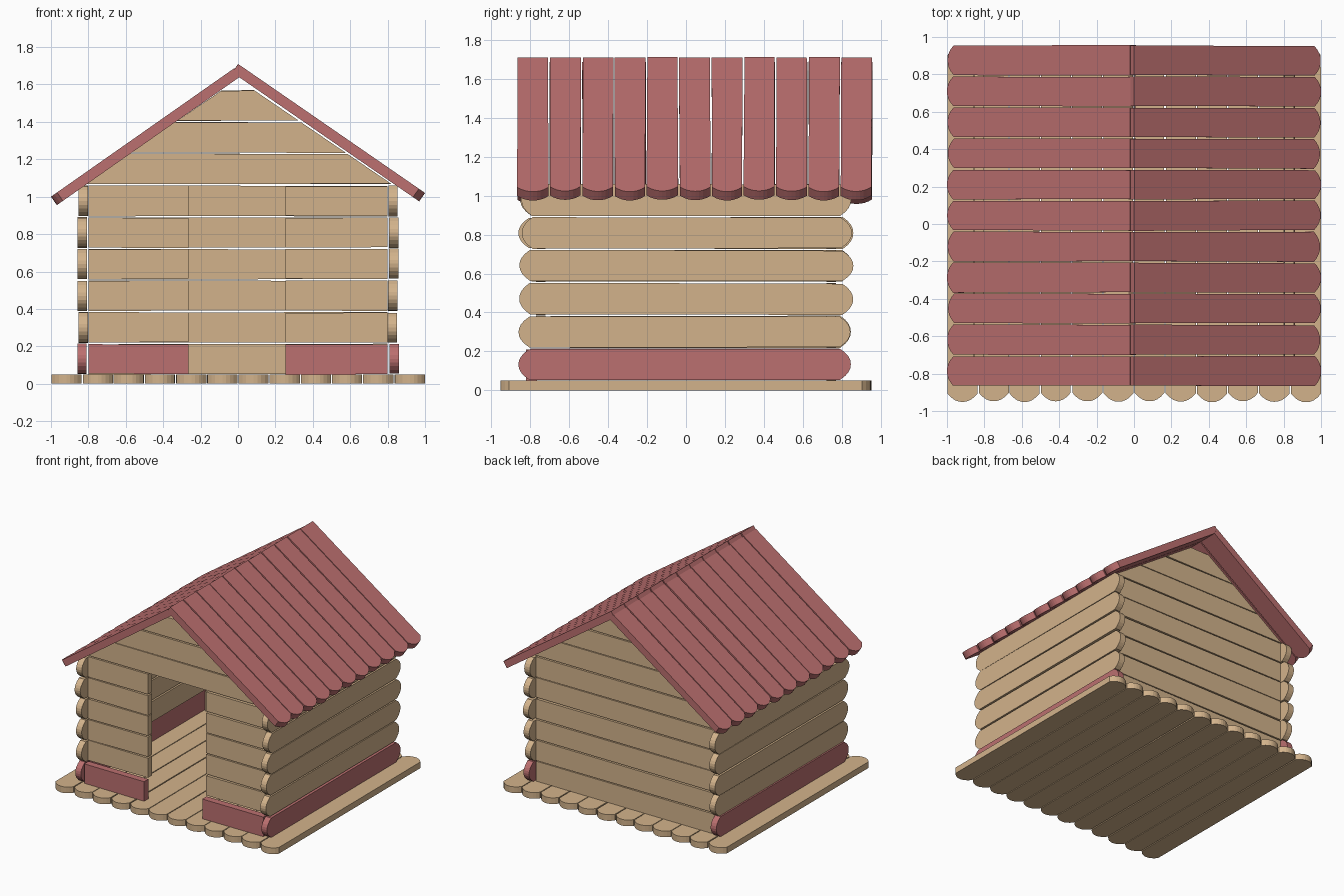
import bpy, bmesh, random
from mathutils import Vector

if "Cube" in bpy.data.objects:
    bpy.data.objects.remove(bpy.data.objects["Cube"])

random.seed(4)


def material(name, rgb):
    m = bpy.data.materials.new(name)
    m.diffuse_color = (*rgb, 1)
    m.use_nodes = True
    m.node_tree.nodes["Principled BSDF"].inputs["Base Color"].default_value = m.diffuse_color
    return m


TAN = material("light_wood", (0.65, 0.45, 0.26))
RED = material("red_wood", (0.50, 0.16, 0.16))
X, Y, Z = Vector((1, 0, 0)), Vector((0, 1, 0)), Vector((0, 0, 1))


def prism(name, pts, origin, u, v, thick, mat):
    """Extrude a 2D outline lying in the u/v plane, from origin along u x v."""
    o, n = Vector(origin), u.cross(v) * thick
    bm = bmesh.new()
    a = [bm.verts.new(o + u * p + v * q) for p, q in pts]
    b = [bm.verts.new(o + u * p + v * q + n) for p, q in pts]
    bm.faces.new(a[::-1])
    bm.faces.new(b)
    for i in range(len(a)):
        j = (i + 1) % len(a)
        bm.faces.new((a[i], a[j], b[j], b[i]))
    bmesh.ops.recalc_face_normals(bm, faces=bm.faces)
    me = bpy.data.meshes.new(name)
    bm.to_mesh(me)
    bm.free()
    me.materials.append(mat)
    ob = bpy.data.objects.new(name, me)
    bpy.context.collection.objects.link(ob)
    return ob


def jit(a=0.003):
    return random.uniform(-a, a)


def plank(p0, p1, q0, q1, start=0.0, end=0.0, n=8):
    """Outline of a slightly uneven plank with bulged start / end."""
    def side(p, bulge, qa, qb):
        if not bulge:
            return [(p, qa), (p, qb)]
        s = [i / n * 2 - 1 for i in range(n + 1)]
        sign = 1 if qb > qa else -1
        return [(p - sign * bulge * abs(t) ** 2.2, qa + (qb - qa) * (t + 1) / 2) for t in s]
    return (side(p1, end, q0 + jit(), q1 + jit())
            + side(p0, start, q1 + jit(), q0 + jit()))


# Floor: twelve boards running front to back
w = 2 / 12
for i in range(12):
    x = -1 + i * w
    g0, g1 = (0 if i == 0 else 0.004), (0 if i == 11 else 0.004)
    pts = plank(-0.95 + jit(), 0.95 + jit(), -x - w + g1, -x - g0, 0.045, 0.045)
    if i in (0, 11):
        pts = [(p, max(-1, min(1, q))) for p, q in pts]
    prism("floor_board", pts, (0, 0, 0), Y, -X, 0.05, TAN)

# Wall courses
H = 0.169
for k in range(6):
    z0 = 0.052 + k * H
    z1 = z0 + 0.16
    mat = RED if k == 0 else TAN
    # Side walls with rounded board ends
    for s in (-1, 1):
        x = (0.805 if s > 0 else -0.855) + jit(0.006)
        prism("side_wall_board", plank(-0.85 + jit(0.01), 0.85 + jit(0.01), z0, z1, 0.055, 0.055),
              (x, 0, 0), Y, Z, 0.05, mat)
    # Back wall
    prism("back_wall_board", plank(-0.80, 0.80, z0, z1), (0, 0.77, 0), X, Z, 0.05, TAN)
    # Front wall either side of the doorway; the red base board stands proud
    y, t = (-0.765, 0.055) if k == 0 else (-0.72, 0.05)
    for a, b in ((-0.80, -0.265), (0.255, 0.80)):
        prism("front_wall_board", plank(a, b, z0, z1), (0, y, 0), X, Z, t, mat)


# Gables: three trapezoid boards at each end
def half(z):
    return 0.825 - (z - 1.065) * 0.74 / 0.505


for y in (-0.72, 0.77):
    for k in range(3):
        z0 = 1.068 + k * 0.169
        z1 = z0 + 0.161
        a, b, c, d = z0 + jit(), z0 + jit(), z1 + jit(), z1 + jit()
        prism("gable_board", [(-half(a), a), (half(b), b), (half(c), c), (-half(d), d)],
              (0, y, 0), X, Z, 0.05, TAN)

# Roof: eleven boards per slope, rounded at the eaves
pitch = 1.826 / 11
for top, eave in (((0.0, 1.71), (1.0, 1.02)), ((-0.02, 1.687), (-1.0, 1.0))):
    o = Vector((top[0], 0, top[1]))
    d = Vector((eave[0], 0, eave[1])) - o
    length = d.length
    d.normalize()
    v = Y if d.x < 0 else -Y            # u x v points into the house
    for i in range(11):
        y = -0.868 + i * pitch
        q = (y + 0.004, y + pitch - 0.004)
        if d.x > 0:
            q = (-q[1], -q[0])
        wobble = jit(0.003)
        pts = plank(abs(wobble), length - abs(jit(0.008)) * (i % 3 > 0), *q, 0, 0.04)
        prism("roof_board", pts, o, d, v, 0.055, RED)
